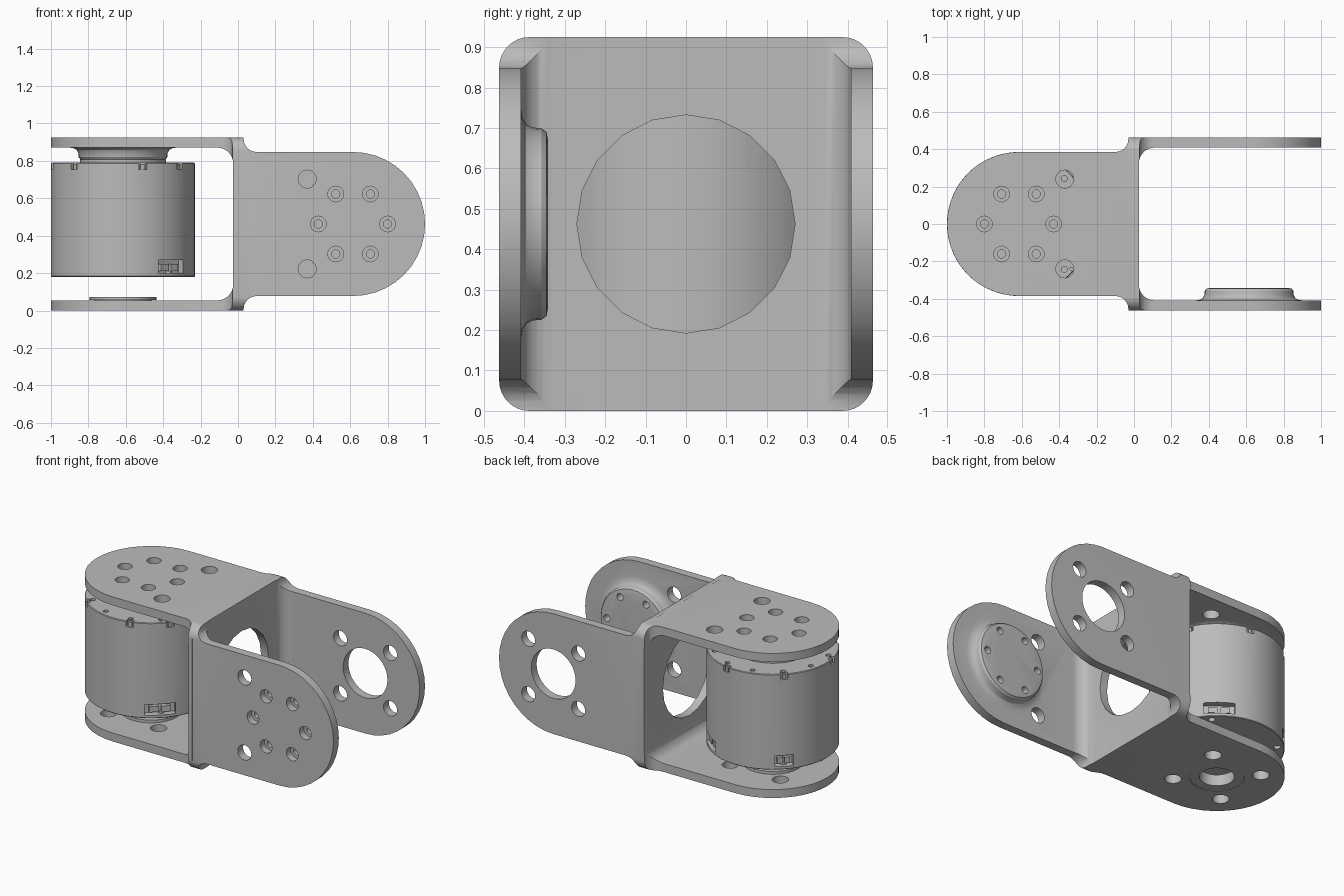
import bpy, bmesh
from math import sin, cos, pi, radians
from mathutils import Matrix, Vector

if "Cube" in bpy.data.objects:
    bpy.data.objects.remove(bpy.data.objects["Cube"])

grey = bpy.data.materials.new("aluminium_grey")
grey.use_nodes = True
COLOUR = (0.5, 0.5, 0.5, 1)
grey.diffuse_color = COLOUR
grey.node_tree.nodes["Principled BSDF"].inputs["Base Color"].default_value = COLOUR

H = 0.4625      # half size of the square web
T = 0.054       # plate thickness
WEB = 0.026     # half thickness of the web
R = 0.385       # arm end radius and motor radius
C = 0.615       # distance of the joint axes from the web
move, turn = Matrix.Translation, Matrix.Rotation


def finish(name, bm):
    bmesh.ops.recalc_face_normals(bm, faces=bm.faces)
    mesh = bpy.data.meshes.new(name)
    bm.to_mesh(mesh)
    bm.free()
    mesh.materials.append(grey)
    ob = bpy.data.objects.new(name, mesh)
    bpy.context.collection.objects.link(ob)
    return ob


def lathe(bm, profile, mat=Matrix(), segs=24, closed=False):
    """Revolve (radius, height) points; a closed profile makes a tube."""
    rings = [[bm.verts.new(mat @ Vector((r * cos(a), r * sin(a), z)))
              for a in (2 * pi * i / segs for i in range(segs))] for r, z in profile]
    pairs = list(zip(rings, rings[1:]))
    if closed:
        pairs.append((rings[-1], rings[0]))
    else:
        bm.faces.new(rings[0])
        bm.faces.new(rings[-1])
    for a, b in pairs:
        for i in range(segs):
            j = (i + 1) % segs
            bm.faces.new((a[i], a[j], b[j], b[i]))


def box(bm, size, mat):
    bmesh.ops.create_cube(bm, size=1, matrix=mat @ Matrix.Diagonal((*size, 1)))


def prism(name, points, place, depth=3):
    """Extrude an outline; place(a, b, d) puts it in space."""
    bm = bmesh.new()
    lo, hi = ([bm.verts.new(place(a, b, d)) for a, b in points]
              for d in (-depth / 2, depth / 2))
    bm.faces.new(lo)
    bm.faces.new(hi)
    for i in range(len(points)):
        j = (i + 1) % len(points)
        bm.faces.new((lo[i], lo[j], hi[j], hi[i]))
    return finish(name, bm)


def boolean(ob, other, operation):
    other.hide_render = True
    mod = ob.modifiers.new(operation, 'BOOLEAN')
    mod.operation, mod.object, mod.solver = operation, other, 'EXACT'
    bpy.context.view_layer.objects.active = ob
    bpy.ops.object.modifier_apply(modifier=mod.name)
    bpy.data.objects.remove(other)


def smooth(ob):
    bpy.ops.object.select_all(action='DESELECT')
    ob.select_set(True)
    bpy.context.view_layer.objects.active = ob
    bpy.ops.object.shade_smooth_by_angle(angle=radians(30))


def arc(cx, cy, r, start, end, n):
    return [(cx + r * cos(radians(start + (end - start) * i / n)),
             cy + r * sin(radians(start + (end - start) * i / n))) for i in range(n + 1)]


def fork(name, mat):
    """Half web with two arms towards +x; the upper arm carries a boss."""
    # U section with rounded inner corners
    f = 0.085
    inner = H - T
    section = [(0, -H), (1.1, -H), (1.1, -inner)]
    section += arc(WEB + f, -inner + f, f, 270, 180, 8)
    section += arc(WEB + f, inner - f, f, 180, 90, 8)
    section += [(1.1, inner), (1.1, H), (0, H)]
    ob = prism(name, section, lambda a, b, d: (a, d, b))
    # Plan outline: wide web flaring into a round-ended arm
    flare = arc(0.1, -R - 0.07, 0.07, 180, 90, 6)
    side = [(-0.1, -H - 0.1), (WEB + 0.004, -H - 0.1)] + flare
    plan = side + arc(C, 0, R, -90, 90, 20) + [(x, -y) for x, y in reversed(side)]
    boolean(ob, prism("plan", plan, lambda a, b, d: (a, b, d)), 'INTERSECT')
    # Rounded corners of the web
    k, r = H - 0.075, 0.075
    corners = [p for i, (sx, sy) in enumerate([(1, 1), (-1, 1), (-1, -1), (1, -1)])
               for p in arc(sx * k, sy * k, r + 0.0002, 90 * i, 90 * i + 90, 8)]
    boolean(ob, prism("corners", corners, lambda a, b, d: (d, a, b)), 'INTERSECT')
    # Boss on the inner face of the upper arm
    bm = bmesh.new()
    lathe(bm, [(0.285, H - 0.02), (0.285, H - T), (0.262, H - 0.058), (0.247, H - 0.067),
               (0.239, H - 0.082), (0.237, H - 0.105), (0.228, H - 0.117), (0.207, H - 0.121)],
          move((C, 0, 0)), 40)
    boolean(ob, finish("boss", bm), 'UNION')
    # Holes: counterbored screws, access holes, bearing bore and bolts, web window
    bm = bmesh.new()
    for i in range(6):
        a = i * pi / 3
        lathe(bm, [(0.042, H + 0.1), (0.042, H - 0.045), (0.022, H - 0.045), (0.022, H - 0.2)],
              move((C + 0.185 * cos(a), 0.185 * sin(a), 0)), 20)
    for s in (-1, 1):
        lathe(bm, [(0.048, H - 0.1), (0.048, H + 0.1)], move((0.37, s * 0.24, 0)))
        for x in (-1, 1):
            lathe(bm, [(0.048, -H - 0.1), (0.048, -H + 0.1)],
                  move((C + x * 0.177, s * 0.177, 0)))
    lathe(bm, [(0.157, -H - 0.1), (0.157, -H + 0.1)], move((C, 0, 0)), 36)
    lathe(bm, [(0.27, -0.1), (0.27, 0.1)], turn(pi / 2, 4, 'Y'), 20)
    boolean(ob, finish("holes", bm), 'DIFFERENCE')
    ob.data.transform(move((0, 0, H)) @ mat)
    smooth(ob)


fork("motor_fork", turn(pi, 4, 'Z'))
fork("output_fork", turn(pi / 2, 4, 'X'))

# Motor housing with hub
axis = move((-C, 0, 0))
LOW, TOP = 0.18, 0.79
bm = bmesh.new()
lathe(bm, [(0.2, LOW), (R - 0.004, LOW), (R, LOW + 0.004), (R, TOP - 0.004), (R - 0.004, TOP),
           (0.23, TOP), (0.23, TOP + 0.018), (0.2, TOP + 0.018)], axis, 64)
motor = finish("motor_housing", bm)

# Screw holes, rim notches and socket recesses in the housing
bm = bmesh.new()
for i in range(12):
    hole = axis @ turn(radians(45 + 30 * i), 4, 'Z') @ move((0.343, 0, 0))
    lathe(bm, [(0.016, TOP - 0.03), (0.016, TOP + 0.05)], hole, 12)
    if i % 3 == 0:
        lathe(bm, [(0.02, LOW - 0.05), (0.02, LOW + 0.03)], hole, 12)
for angle in (26, 80, 135, 190, 227, 286, 322):
    box(bm, (0.05, 0.045, 0.08),
        axis @ turn(radians(angle), 4, 'Z') @ move((R, 0, TOP + 0.005)))
sockets = [(-47, 0.18), (52, 0.18), (135, 0.107)]
for angle, width in sockets:
    box(bm, (0.08, width, 0.07),
        axis @ turn(radians(angle), 4, 'Z') @ move((R - 0.005, 0, 0.235)))
boolean(motor, finish("motor_cuts", bm), 'DIFFERENCE')
smooth(motor)

# Cable sockets and rim clips
bm = bmesh.new()
for angle, width in sockets:
    for part in (-1, 1):
        box(bm, (0.03, width * 0.3, 0.036),
            axis @ turn(radians(angle), 4, 'Z') @ move((0.35, part * width * 0.2, 0.23)))
finish("cable_sockets", bm)
bm = bmesh.new()
for angle in (26, 80, 135, 190, 227, 286, 322):
    box(bm, (0.02, 0.022, 0.03),
        axis @ turn(radians(angle), 4, 'Z') @ move((0.367, 0, TOP - 0.021)))
finish("rim_clips", bm)

# Flanged bearing ring in the lower arm
bm = bmesh.new()
lathe(bm, [(0.1, 0.002), (0.156, 0.002), (0.156, T + 0.001), (0.178, T + 0.001),
           (0.178, 0.073), (0.1, 0.073)], axis, 36, closed=True)
smooth(finish("bearing_ring", bm))
